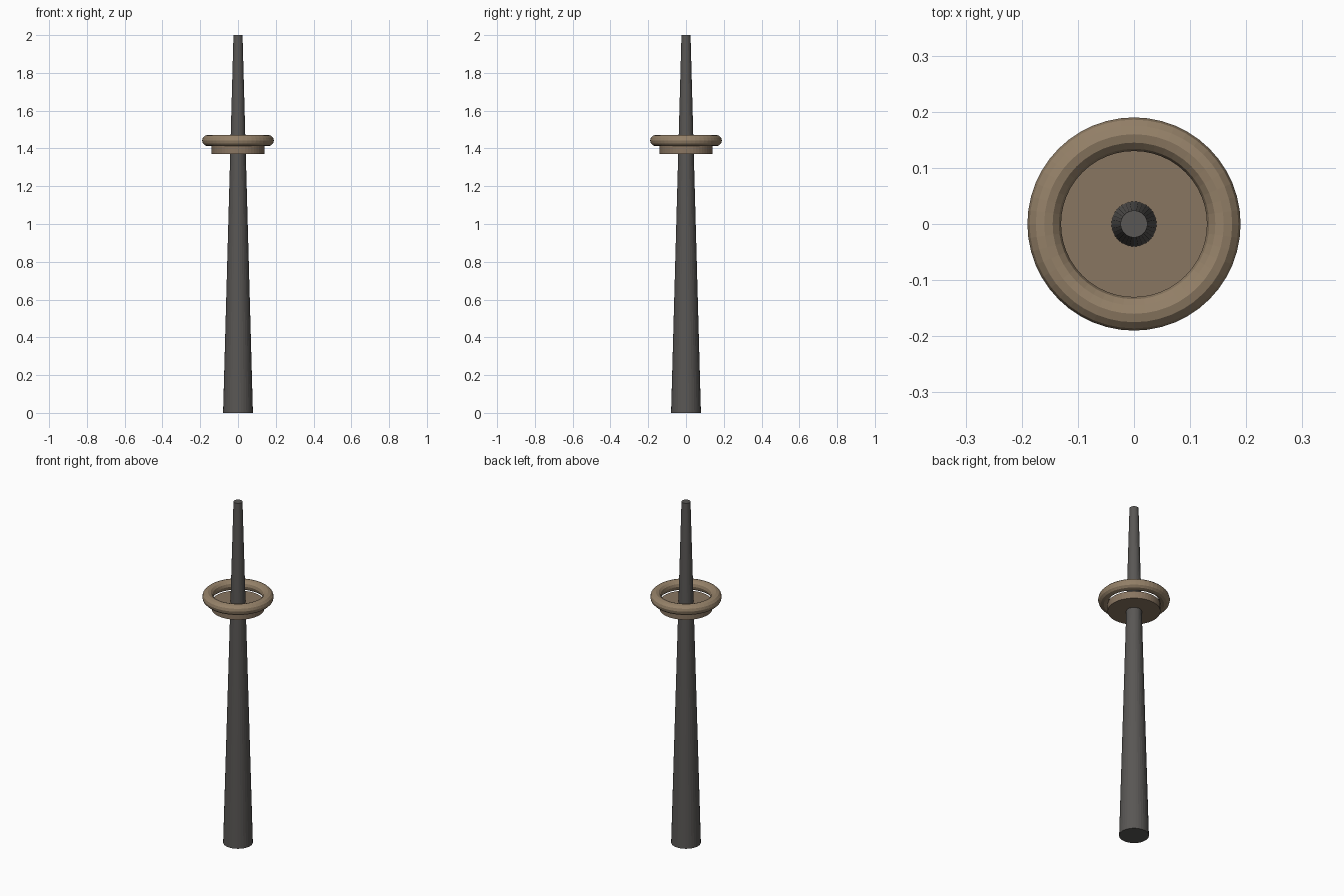
import bpy

if "Cube" in bpy.data.objects:
    bpy.data.objects.remove(bpy.data.objects["Cube"])

def paint(obj, name, color):
    obj.name = name
    mat = bpy.data.materials.new(name + "_mat")
    mat.diffuse_color = (*color, 1)
    mat.use_nodes = True
    mat.node_tree.nodes["Principled BSDF"].inputs["Base Color"].default_value = mat.diffuse_color
    obj.data.materials.append(mat)

DARK = (0.10, 0.095, 0.09)
TAN = (0.30, 0.22, 0.14)
BROWN = (0.25, 0.18, 0.12)

# tapered mast
bpy.ops.mesh.primitive_cone_add(vertices=32, radius1=0.079, radius2=0.024,
                                depth=2, location=(0, 0, 1))
paint(bpy.context.object, "mast", DARK)

# platform disc
bpy.ops.mesh.primitive_cylinder_add(vertices=48, radius=0.14, depth=0.042,
                                    location=(0, 0, 1.392))
paint(bpy.context.object, "platform", BROWN)

# rail ring resting above the platform
bpy.ops.mesh.primitive_torus_add(major_segments=48, minor_segments=12,
                                 major_radius=0.16, minor_radius=0.03,
                                 location=(0, 0, 1.442))
paint(bpy.context.object, "rail_ring", TAN)
